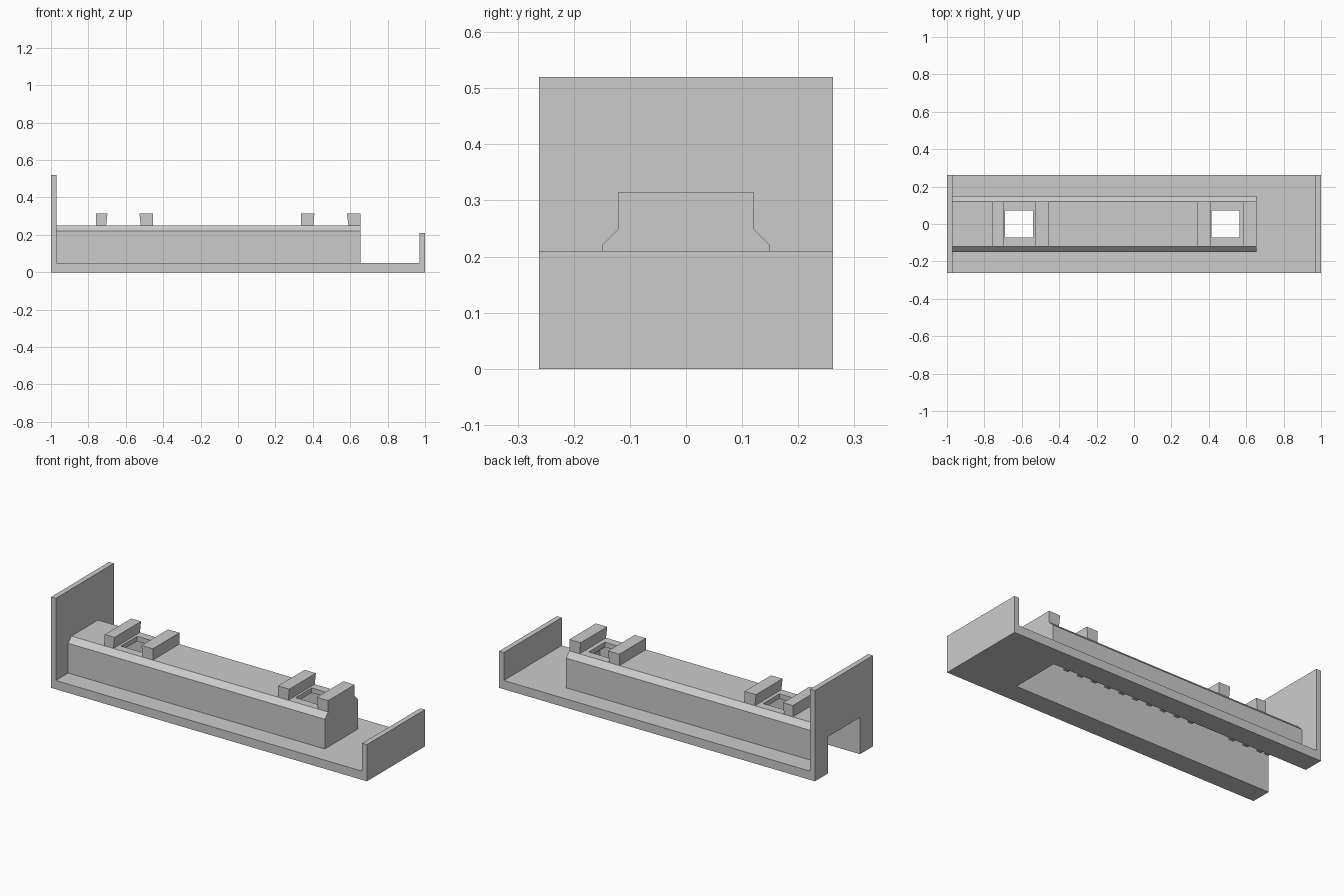
import bpy, bmesh
from mathutils import Vector

default = bpy.data.objects.get("Cube")
if default:
    bpy.data.objects.remove(default, do_unlink=True)

grey = bpy.data.materials.new("plain grey")
grey.use_nodes = True
colour = (0.6, 0.6, 0.6, 1)
grey.diffuse_color = colour
grey.node_tree.nodes["Principled BSDF"].inputs["Base Color"].default_value = colour


def extrude(name, profile, axis, start, end):
    """Extrude an (x, z) profile along y, or a (y, z) profile along x."""
    bm = bmesh.new()
    if axis == "y":
        points = [(a, start, z) for a, z in profile]
        step = Vector((0, end - start, 0))
    else:
        points = [(start, a, z) for a, z in profile]
        step = Vector((end - start, 0, 0))
    face = bm.faces.new([bm.verts.new(p) for p in points])
    grown = bmesh.ops.extrude_face_region(bm, geom=[face], use_keep_orig=True)
    moved = [v for v in grown["geom"] if isinstance(v, bmesh.types.BMVert)]
    bmesh.ops.translate(bm, verts=moved, vec=step)
    bmesh.ops.recalc_face_normals(bm, faces=bm.faces)
    mesh = bpy.data.meshes.new(name)
    bm.to_mesh(mesh)
    bm.free()
    mesh.materials.append(grey)
    obj = bpy.data.objects.new(name, mesh)
    bpy.context.collection.objects.link(obj)
    return obj


def box(name, x0, x1, half_y, z0, z1):
    return extrude(name, [(x0, z0), (x1, z0), (x1, z1), (x0, z1)], "y", -half_y, half_y)


def cut(target, cutter):
    mod = target.modifiers.new("cut", "BOOLEAN")
    mod.operation = "DIFFERENCE"
    mod.solver = "EXACT"
    mod.object = cutter
    bpy.context.view_layer.objects.active = target
    bpy.ops.object.modifier_apply(modifier=mod.name)
    bpy.data.objects.remove(cutter, do_unlink=True)


# Base plate with a tall wall at one end and a short wall at the other
base = extrude("base_and_end_walls",
               [(-1, 0), (1, 0), (1, 0.21), (0.97, 0.21), (0.97, 0.05),
                (-0.97, 0.05), (-0.97, 0.52), (-1, 0.52)], "y", -0.262, 0.262)
cut(base, box("base_cutter", -1.1, 0.645, 0.145, -0.1, 0.21))

# Raised hollow housing with chamfered top edges
housing = extrude("housing",
                  [(-0.15, 0.05), (0.15, 0.05), (0.15, 0.22), (0.12, 0.25),
                   (-0.12, 0.25), (-0.15, 0.22)], "x", -0.97, 0.655)
cut(housing, box("housing_cutter", -1.1, 0.645, 0.145, -0.1, 0.222))

# Square holes through the roof
holes = [(-0.69, -0.54), (0.415, 0.565)]
for x0, x1 in holes:
    cut(housing, box("hole_cutter", x0, x1, 0.073, 0.1, 0.4))

# Clamp bars beside each hole, their inner faces leaning over it
bars = [(-0.76, -0.705, "inner_right"), (-0.455, -0.52, "inner_left"),
        (0.338, 0.402, "inner_right"), (0.655, 0.59, "inner_left")]
for i, (outer, inner, side) in enumerate(bars):
    lean = 0.007 if side == "inner_right" else -0.007
    extrude(f"clamp_bar_{i + 1}",
            [(outer, 0.25), (inner, 0.25), (inner + lean, 0.315), (outer, 0.315)],
            "y", -0.12, 0.12)

# Thin ribs under the roof, left out below the holes
pitch, width = 0.09, 0.03
for i in range(18):
    x = -0.95 + i * pitch
    if all(x + width < a or x > b for a, b in holes) and x + width < 0.64:
        box(f"roof_rib_{i + 1}", x, x + width, 0.145, 0.208, 0.222)
